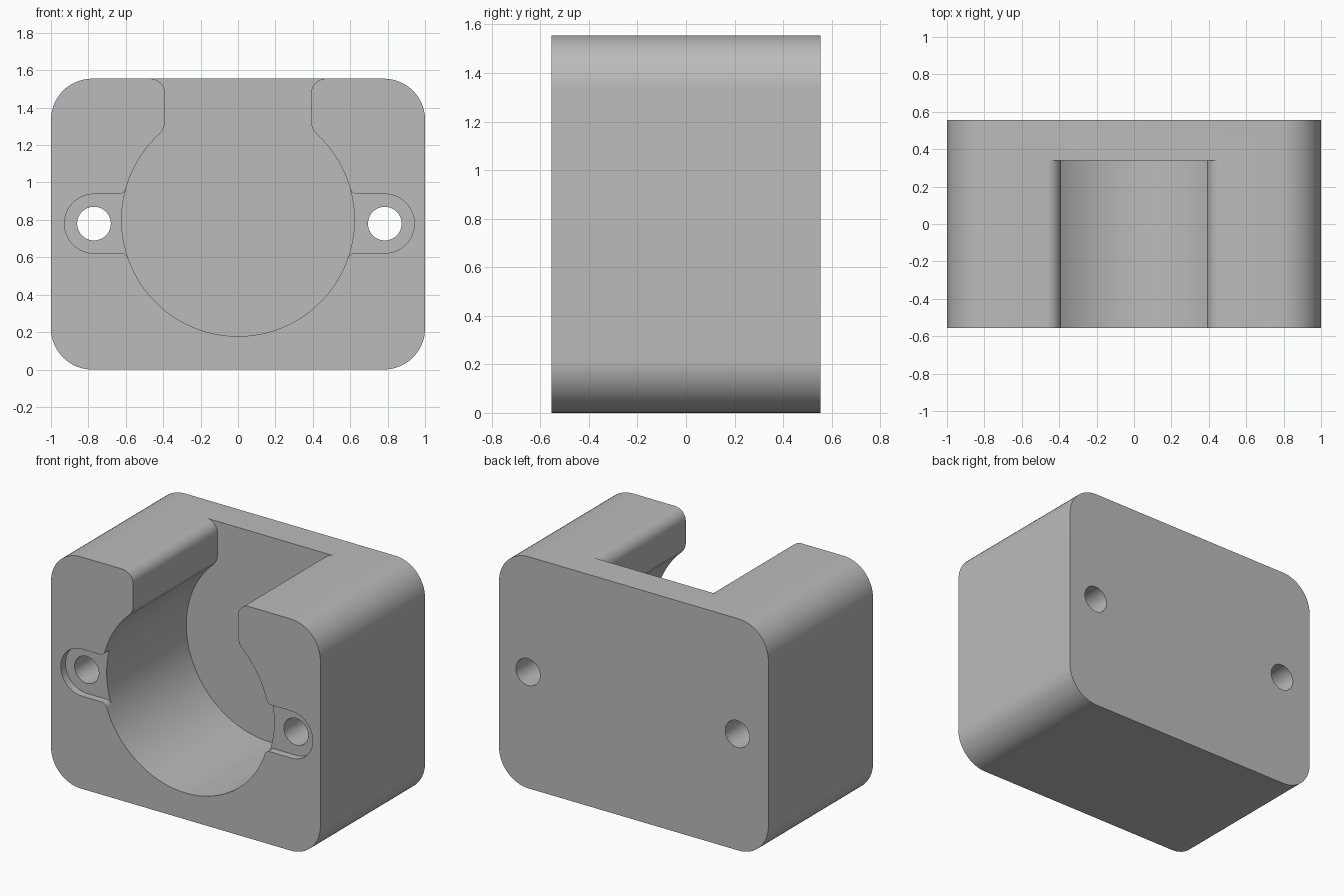
import bpy
from math import sin, cos, radians, degrees, atan2, sqrt

if "Cube" in bpy.data.objects:
    bpy.data.objects.remove(bpy.data.objects["Cube"])

W, H, D = 1.0, 1.555, 0.555          # half width, height, half depth
R, CZ = 0.622, 0.80                  # bore radius and centre height
HOLE_Z = 0.78

grey = bpy.data.materials.new("plain grey")
grey.use_nodes = True
colour = (0.5, 0.5, 0.5, 1)
grey.diffuse_color = colour
grey.node_tree.nodes["Principled BSDF"].inputs["Base Color"].default_value = colour


def arc(cx, cz, r, a, b, n=16):
    steps = [radians(a + (b - a) * i / n) for i in range(n + 1)]
    return [(cx + r * cos(t), cz + r * sin(t)) for t in steps]


def extrude(name, pts, y0, y1):
    """Prism from an anticlockwise x-z outline."""
    n = len(pts)
    verts = [(x, y, z) for y in (y0, y1) for x, z in pts]
    faces = [tuple(range(n)), tuple(range(2 * n - 1, n - 1, -1))]
    faces += [(i, i + n, (i + 1) % n + n, (i + 1) % n) for i in range(n)]
    mesh = bpy.data.meshes.new(name)
    mesh.from_pydata(verts, [], faces)
    mesh.materials.append(grey)
    ob = bpy.data.objects.new(name, mesh)
    bpy.context.collection.objects.link(ob)
    return ob


def cut(body, cutter):
    mod = body.modifiers.new(cutter.name, "BOOLEAN")
    mod.operation, mod.solver, mod.object = "DIFFERENCE", "EXACT", cutter
    bpy.context.view_layer.objects.active = body
    bpy.ops.object.modifier_apply(modifier=mod.name)
    bpy.data.objects.remove(cutter)


# Rounded block
r = 0.22
outline = (arc(W - r, r, r, -90, 0) + arc(W - r, H - r, r, 0, 90)
           + arc(r - W, H - r, r, 90, 180) + arc(r - W, r, r, 180, 270))
body = extrude("holder_body", outline, -D, D)

# Round bore with a neck open to the top and rounded lips
neck, f, lip = 0.39, 0.10, 0.08
fx = neck + f
fz = sqrt((R + f) ** 2 - fx ** 2)
ang = degrees(atan2(fz, fx))
half = (arc(0, CZ, R, -90, ang, 64) + arc(fx, CZ + fz, f, ang + 180, 180, 10)
        + arc(neck + lip, H - lip, lip, 180, 90, 12) + [(neck + lip, H + 0.2)])
profile = half + [(-x, z) for x, z in reversed(half[1:])]
cut(body, extrude("bore_cutter", profile, -D - 0.1, 0.34))

# Screw ears: shallow pocket blended into the bore, with a through hole
pr, e, depth = 0.158, 0.04, 0.05
for side, hx in ((1, 0.785), (-1, 0.77)):
    zt, zb = HOLE_Z + pr + e - CZ, HOLE_Z - pr - e - CZ
    xt, xb = sqrt((R + e) ** 2 - zt ** 2), sqrt((R + e) ** 2 - zb ** 2)
    at, ab = degrees(atan2(zt, xt)), degrees(atan2(zb, xb))
    pocket = (arc(hx, HOLE_Z, pr, -90, 90, 32)
              + arc(xt, CZ + zt, e, 270, 180 + at, 8)
              + [(0.4, CZ + zt - 0.05), (0.4, CZ + zb + 0.05)]
              + arc(xb, CZ + zb, e, 180 + ab, 90, 8))
    hole = arc(hx, HOLE_Z, 0.09, 0, 352.5, 47)
    for name, pts, y0, y1 in (("pocket_cutter", pocket, -D - 0.1, depth - D),
                              ("hole_cutter", hole, -D - 0.1, D + 0.1)):
        if side < 0:
            pts = [(-x, z) for x, z in reversed(pts)]
        cut(body, extrude(name, pts, y0, y1))

body.select_set(True)
bpy.context.view_layer.objects.active = body
bpy.ops.object.shade_smooth_by_angle(angle=radians(30))
